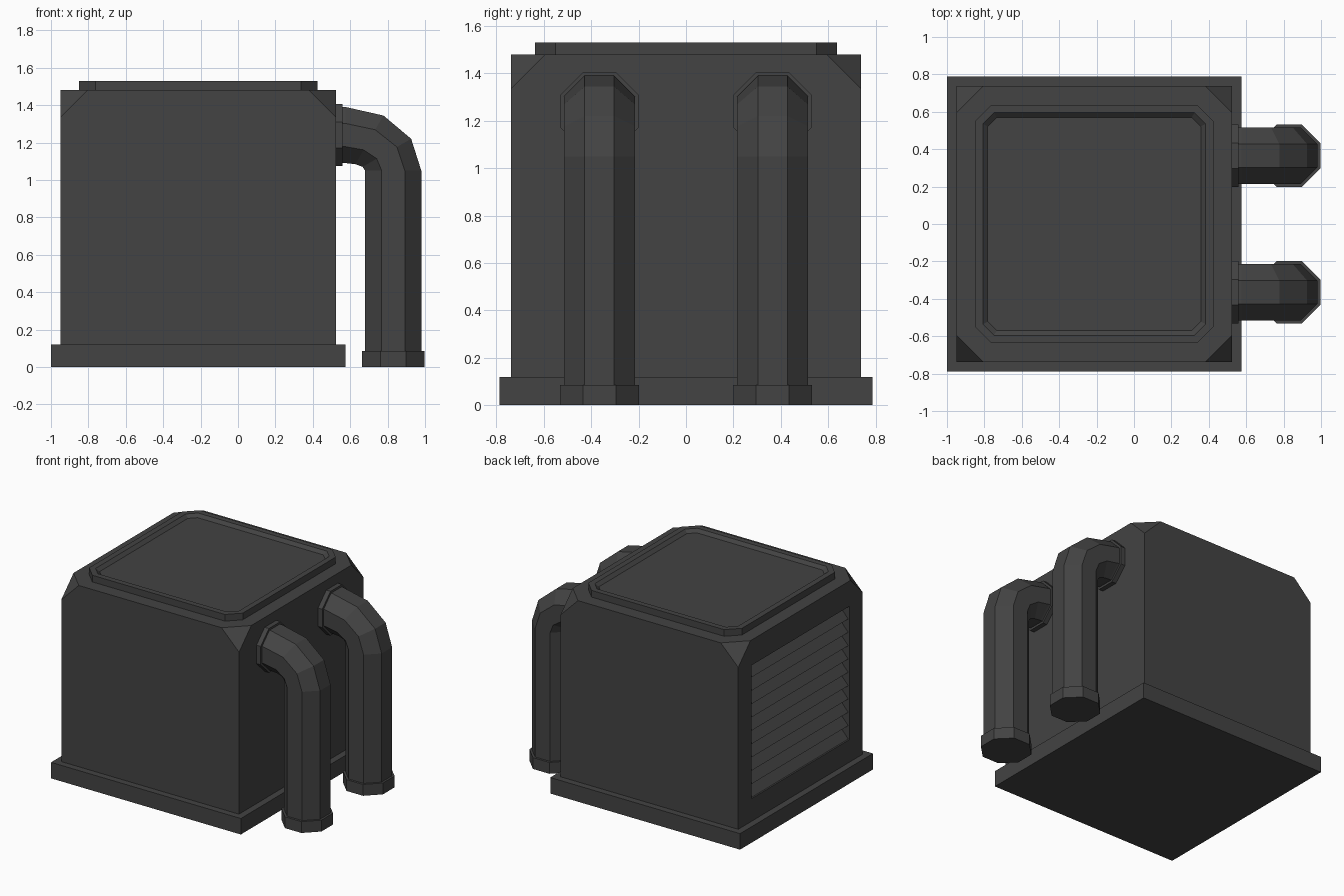
import bpy, bmesh, math

if "Cube" in bpy.data.objects:
    bpy.data.objects.remove(bpy.data.objects["Cube"])

grey = bpy.data.materials.new("dark grey metal")
grey.diffuse_color = (0.056, 0.056, 0.056, 1)
grey.use_nodes = True
grey.node_tree.nodes["Principled BSDF"].inputs["Base Color"].default_value = grey.diffuse_color


def finish(name, bm):
    bmesh.ops.recalc_face_normals(bm, faces=bm.faces)
    me = bpy.data.meshes.new(name)
    bm.to_mesh(me)
    bm.free()
    ob = bpy.data.objects.new(name, me)
    bpy.context.collection.objects.link(ob)
    me.materials.append(grey)
    return ob


def loft(name, rings):
    """Skin a list of equal-length point rings and cap both ends."""
    bm = bmesh.new()
    rows = [[bm.verts.new(p) for p in r] for r in rings]
    n = len(rows[0])
    for a, b in zip(rows, rows[1:]):
        for i in range(n):
            j = (i + 1) % n
            bm.faces.new((a[i], a[j], b[j], b[i]))
    bm.faces.new(rows[0][::-1])
    bm.faces.new(rows[-1])
    return finish(name, bm)


CX = -0.2125  # centre of the cabinet in x


def rect(h, z, c=0.0):
    """Square ring of half size h, corners chamfered by c."""
    if c == 0:
        return [(CX + sx * h, sy * h, z) for sx, sy in ((-1, -1), (1, -1), (1, 1), (-1, 1))]
    k = h - c
    pts = [(-k, -h), (k, -h), (h, -k), (h, k), (k, h), (-k, h), (-h, k), (-h, -k)]
    return [(CX + x, y, z) for x, y in pts]


# Base plate
loft("base_plate", [rect(0.7875, 0), rect(0.7875, 0.12)])

# Cabinet body with the four top corners sliced off
bm = bmesh.new()
H, TOP, CUT = 0.7375, 1.48, 0.145
for sx in (-1, 1):
    for sy in (-1, 1):
        x, y = CX + sx * H, sy * H
        for p in ((x, y, 0.12), (x, y, TOP - CUT), (x - sx * CUT, y, TOP), (x, y - sy * CUT, TOP)):
            bm.verts.new(p)
bmesh.ops.convex_hull(bm, input=bm.verts)
bmesh.ops.dissolve_limit(bm, angle_limit=0.01, verts=bm.verts, edges=bm.edges)
body = finish("cabinet_body", bm)

# Louvre slats cut into the left side with a saw-tooth cutter
N, Z0, Z1, FACE = 10, 0.29, 1.29, CX - H
step = (Z1 - Z0) / N
profile = [(FACE - 0.1, Z0)]
for i in range(N):
    z = Z0 + i * step
    profile += [(FACE + 0.012, z), (FACE + 0.065, z + step * 0.6), (FACE + 0.065, z + step * 0.9)]
profile += [(FACE + 0.012, Z1), (FACE - 0.1, Z1)]
cutter = loft("louvre_cutter", [[(x, y, z) for x, z in profile] for y in (-0.583, 0.583)])
cutter.hide_render = True
mod = body.modifiers.new("louvres", 'BOOLEAN')
mod.operation, mod.solver, mod.object = 'DIFFERENCE', 'EXACT', cutter
bpy.context.view_layer.objects.active = body
bpy.ops.object.modifier_apply(modifier=mod.name)
bpy.data.objects.remove(cutter)

# Top lid with a shallow recessed panel
loft("top_lid", [rect(0.6375, 1.47, 0.087), rect(0.6375, 1.53, 0.087),
                 rect(0.595, 1.53, 0.06), rect(0.57, 1.508, 0.048)])


# Octagonal pipes on the right side
def octagon(r):
    R = r / math.cos(math.pi / 8)
    return [(R * math.cos(a), R * math.sin(a))
            for a in (math.pi / 8 + i * math.pi / 4 for i in range(8))]


PX, PZ, BX, BZ = 0.83, 1.24, 0.575, 1.05  # pipe axes and bend centre
for side, py in (("front", -0.365), ("back", 0.365)):
    o = octagon(0.15)
    rings = [[(PX + u, py + v, 0.02) for u, v in o]]
    for deg in (0, 30, 60, 90):
        c, s = math.cos(math.radians(deg)), math.sin(math.radians(deg))
        rings.append([(BX + (PX - BX + u) * c, py + v, BZ + (PZ - BZ + u) * s) for u, v in o])
    rings.append([(0.51, py + v, PZ + u) for u, v in o])
    loft(side + "_pipe", rings)
    o = octagon(0.166)
    loft(side + "_pipe_foot", [[(PX + u, py + v, z) for u, v in o] for z in (0, 0.085)])
    loft(side + "_pipe_collar", [[(x, py + v, PZ + u) for u, v in o] for x in (0.515, 0.56)])
